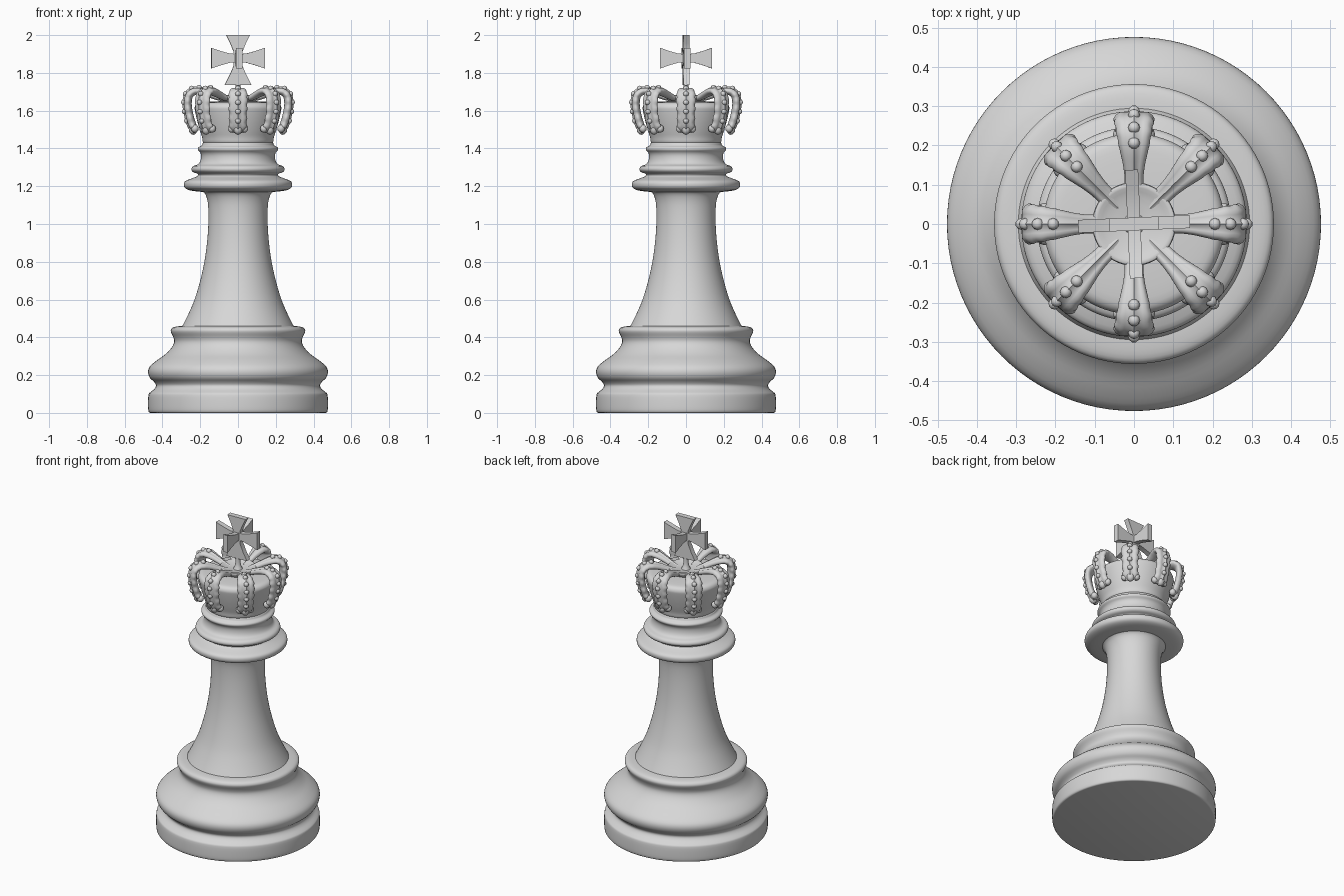
import bpy, bmesh, math
from mathutils import Matrix, Vector

if "Cube" in bpy.data.objects:
    bpy.data.objects.remove(bpy.data.objects["Cube"])

mat = bpy.data.materials.new("light grey")
mat.diffuse_color = (0.68, 0.68, 0.68, 1)
mat.use_nodes = True
mat.node_tree.nodes["Principled BSDF"].inputs["Base Color"].default_value = mat.diffuse_color


def finish(bm, name, angle=40):
    bmesh.ops.recalc_face_normals(bm, faces=bm.faces)
    me = bpy.data.meshes.new(name)
    bm.to_mesh(me)
    bm.free()
    me.materials.append(mat)
    me.shade_smooth()
    me.set_sharp_from_angle(angle=math.radians(angle))
    ob = bpy.data.objects.new(name, me)
    bpy.context.collection.objects.link(ob)
    return ob


def smooth_path(pts, n):
    """Catmull-Rom curve through tuples of any length."""
    p = [pts[0]] + list(pts) + [pts[-1]]
    out = []
    for i in range(1, len(p) - 2):
        for k in range(n):
            t = k / n
            out.append(tuple(
                0.5 * (2 * b + (c - a) * t + (2 * a - 5 * b + 4 * c - d) * t * t
                       + (3 * b - a - 3 * c + d) * t ** 3)
                for a, b, c, d in zip(p[i - 1], p[i], p[i + 1], p[i + 2])))
    return out + [tuple(pts[-1])]


def lathe(name, pts, n=3, seg=96):
    bm = bmesh.new()
    rings = []
    for r, z in smooth_path(pts, n):
        rings.append([bm.verts.new((r * math.cos(a), r * math.sin(a), z))
                      for a in (2 * math.pi * i / seg for i in range(seg))])
    for a, b in zip(rings, rings[1:]):
        for i in range(seg):
            j = (i + 1) % seg
            bm.faces.new((a[i], a[j], b[j], b[i]))
    bm.faces.new(rings[0])
    bm.faces.new(rings[-1])
    return finish(bm, name)


# Foot with groove, bulge and upper ring
lathe("base", [(0.464, 0), (0.474, 0.008), (0.476, 0.05), (0.474, 0.095),
               (0.466, 0.108), (0.445, 0.125), (0.434, 0.145), (0.445, 0.165),
               (0.466, 0.185), (0.476, 0.215), (0.467, 0.245), (0.43, 0.278),
               (0.385, 0.31), (0.352, 0.345), (0.338, 0.375), (0.342, 0.40),
               (0.354, 0.425), (0.355, 0.44), (0.342, 0.453), (0.30, 0.46),
               (0.2, 0.462)])

# Tapered stem
lathe("stem", [(0.305, 0.44), (0.292, 0.465), (0.262, 0.525), (0.230, 0.60),
               (0.200, 0.70), (0.178, 0.80), (0.164, 0.90), (0.157, 1.0),
               (0.157, 1.08), (0.163, 1.13), (0.178, 1.165), (0.21, 1.185)])

# Collar rings under the crown
lathe("collar", [(0.15, 1.168), (0.19, 1.17), (0.25, 1.177), (0.28, 1.19),
                 (0.287, 1.21), (0.278, 1.228), (0.24, 1.243), (0.214, 1.255),
                 (0.215, 1.266), (0.238, 1.275), (0.247, 1.29), (0.238, 1.306),
                 (0.212, 1.316), (0.199, 1.335), (0.195, 1.36), (0.20, 1.378),
                 (0.212, 1.392), (0.21, 1.405), (0.192, 1.416), (0.185, 1.43),
                 (0.16, 1.44)])

# Flaring cap inside the crown
lathe("crown_cap", [(0.16, 1.42), (0.184, 1.43), (0.19, 1.46), (0.203, 1.50),
                    (0.217, 1.55), (0.228, 1.60), (0.229, 1.62),
                    (0.218, 1.637), (0.19, 1.645), (0.1, 1.65), (0.01, 1.65)])

# Shallow bowl where the arches meet
lathe("arch_hub", [(0.01, 1.63), (0.08, 1.64), (0.105, 1.668), (0.10, 1.682),
                   (0.07, 1.672), (0.01, 1.662)])

# Eight scalloped arches: rows of (radius, height, half width, half thickness)
arch = smooth_path([(0.222, 1.49, 0.036, 0.018), (0.243, 1.525, 0.046, 0.022),
                    (0.259, 1.58, 0.046, 0.022), (0.267, 1.635, 0.050, 0.022),
                    (0.260, 1.68, 0.050, 0.022), (0.232, 1.702, 0.045, 0.021),
                    (0.195, 1.701, 0.038, 0.020), (0.150, 1.687, 0.028, 0.018),
                    (0.110, 1.672, 0.024, 0.016), (0.06, 1.658, 0.028, 0.012)], 6)
K = 24
bm = bmesh.new()
for q in range(8):
    rot = Matrix.Rotation(q * math.pi / 4, 3, 'Z')
    rings = []
    for i, (r, z, w, t) in enumerate(arch):
        a, b = arch[max(i - 1, 0)], arch[min(i + 1, len(arch) - 1)]
        tan = Vector((b[0] - a[0], 0, b[1] - a[1])).normalized()
        out = Vector((tan.z, 0, -tan.x))
        fade = max(0, 1 - i / 40)
        w *= 1 + 0.09 * fade * math.cos(i * 2 * math.pi / 5)
        ring = []
        for k in range(K):
            f = 2 * math.pi * k / K
            u, v = math.cos(f), math.sin(f)
            lobe = 1 + 0.22 * math.cos(2 * math.pi * u * 1.4) * max(v, 0)
            p = Vector((r, 0, z)) + out * (t * v * lobe) + Vector((0, w * u, 0))
            ring.append(bm.verts.new(rot @ p))
        rings.append(ring)
    for a, b in zip(rings, rings[1:]):
        for k in range(K):
            j = (k + 1) % K
            bm.faces.new((a[k], a[j], b[j], b[k]))
    bm.faces.new(rings[0])
    bm.faces.new(rings[-1])
finish(bm, "crown_arches", 60)

# Beads along each arch and a cluster at its foot
bm = bmesh.new()


def bead(q, p, rad, stretch=1.0):
    m = (Matrix.Rotation(q * math.pi / 4, 4, 'Z') @ Matrix.Translation(p)
         @ Matrix.Diagonal((1, 1, stretch, 1)))
    bmesh.ops.create_icosphere(bm, subdivisions=2, radius=rad, matrix=m)


for q in range(8):
    for i in range(9, 38, 5):
        r, z, w, t = arch[i]
        a, b = arch[i - 1], arch[i + 1]
        d = Vector((b[1] - a[1], 0, a[0] - b[0])).normalized()
        bead(q, Vector((r, 0, z)) + d * t * 0.9, 0.015)
    bead(q, (0.238, 0, 1.503), 0.024, 1.3)
    for s in (-1, 1):
        bead(q, (0.228, s * 0.034, 1.505), 0.020, 1.1)
finish(bm, "crown_beads", 80)

# Short post carrying the cross
lathe("cross_post", [(0.035, 1.65), (0.02, 1.68), (0.014, 1.71), (0.014, 1.76)],
      2, 24)

# Cross with six flared plate arms
bm = bmesh.new()
C = Vector((0, 0, 1.878))


def arm(axis, side, length, end, flat):
    rows = []
    for s, h in ((0, 0.022), (0.3, 0.024), (0.65, 0.024 + (end - 0.024) * 0.45),
                 (1, end)):
        c = C + axis * (length * s)
        rows.append([bm.verts.new(c + side * (h * i) + flat * (0.0165 * j))
                     for i, j in ((1, 1), (-1, 1), (-1, -1), (1, -1))])
    for a, b in zip(rows, rows[1:]):
        for k in range(4):
            j = (k + 1) % 4
            bm.faces.new((a[k], a[j], b[j], b[k]))
    bm.faces.new(rows[0])
    bm.faces.new(rows[-1])


X, Y, Z = Vector((1, 0, 0)), Vector((0, 1, 0)), Vector((0, 0, 1))
arm(Z, X, 2.0 - C.z, 0.063, Y)
arm(-Z, X, C.z - 1.735, 0.072, Y)
for s in (-1, 1):
    arm(X * s, Z, 0.142, 0.055, Y)
    arm(Y * s, Z, 0.138, 0.055, X)
cross = finish(bm, "cross", 30)
cross.rotation_euler.z = math.radians(2.5)
